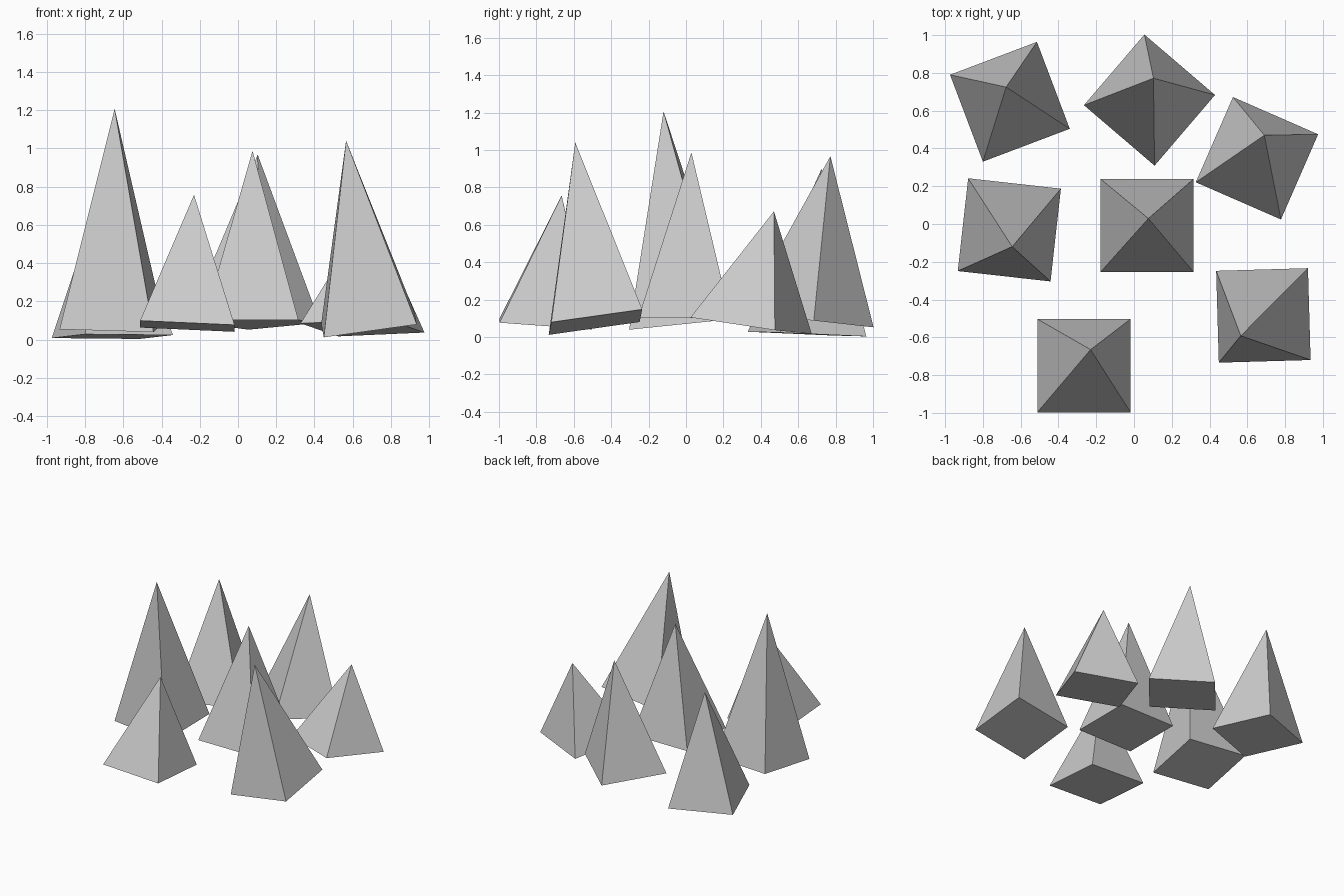
import bpy
import bmesh

if "Cube" in bpy.data.objects:
    bpy.data.objects.remove(bpy.data.objects["Cube"])


def pyramid(name, centre, half_diagonal, slope, apex):
    """Square-based spike: base turned by its half diagonal, tilted by slope (dz/dx, dz/dy)."""
    cx, cy, cz = centre
    dx, dy = half_diagonal
    bm = bmesh.new()
    base = [bm.verts.new((cx + x, cy + y, cz + slope[0] * x + slope[1] * y))
            for x, y in ((dx, dy), (-dy, dx), (-dx, -dy), (dy, -dx))]
    tip = bm.verts.new(apex)
    bm.faces.new(base[::-1])
    for i in range(4):
        bm.faces.new((base[i], base[(i + 1) % 4], tip))
    bmesh.ops.recalc_face_normals(bm, faces=bm.faces)
    mesh = bpy.data.meshes.new(name)
    bm.to_mesh(mesh)
    bm.free()
    bpy.context.collection.objects.link(bpy.data.objects.new(name, mesh))


# Cluster of seven leaning spikes
pyramid("spike_back_left", (-0.657, 0.647, 0.016), (0.317, -0.143), (0.006, -0.042), (-0.677, 0.725, 0.90))
pyramid("spike_back", (0.082, 0.656, 0.091), (0.347, 0.027), (0.0, -0.112), (0.103, 0.772, 0.967))
pyramid("spike_back_right", (0.651, 0.348, 0.061), (0.324, 0.127), (-0.018, -0.143), (0.69, 0.47, 0.672))
pyramid("spike_left", (-0.66, -0.031, 0.072), (0.273, 0.218), (-0.018, 0.105), (-0.645, -0.12, 1.207))
pyramid("spike_centre", (0.069, -0.008, 0.102), (0.247, 0.247), (0.0, 0.0), (0.076, 0.029, 0.987))
pyramid("spike_front_right", (0.685, -0.484, 0.08), (0.236, 0.25), (0.135, 0.145), (0.565, -0.592, 1.04))
pyramid("spike_front_left", (-0.265, -0.75, 0.07), (0.247, 0.247), (-0.045, -0.073), (-0.23, -0.665, 0.757))
